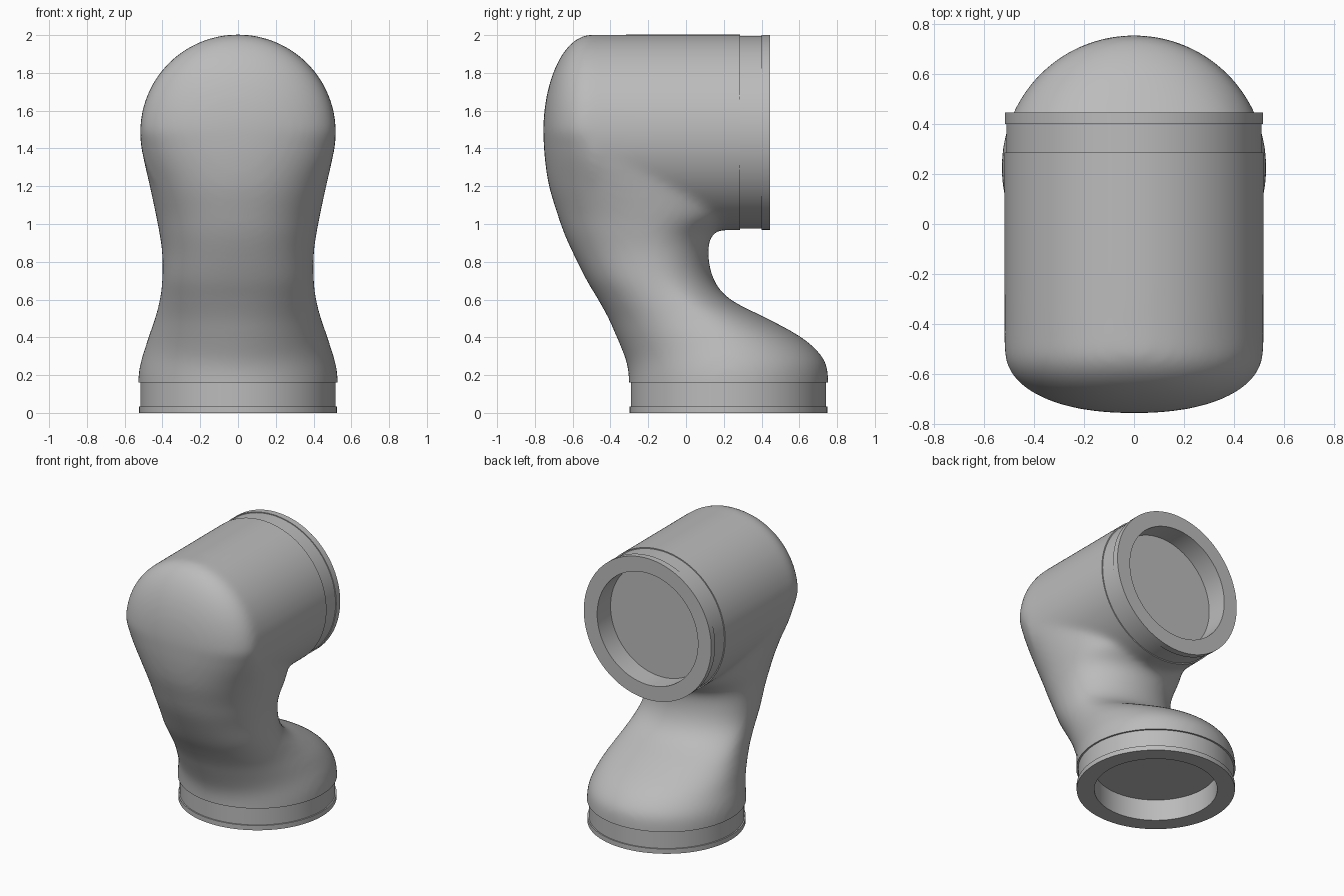
import bpy, bmesh, math
from mathutils import Matrix, Vector

cube = bpy.data.objects.get("Cube")
if cube:
    bpy.data.objects.remove(cube, do_unlink=True)

grey = bpy.data.materials.new("light grey")
grey.use_nodes = True
colour = (0.5, 0.5, 0.5, 1)
grey.diffuse_color = colour
grey.node_tree.nodes["Principled BSDF"].inputs["Base Color"].default_value = colour

BORE_Z, BORE_R = 1.485, 0.518   # axis height and radius of the upper barrel
DOME_Y, DOME_D = -0.5, 0.256    # where the front dome starts and its depth
BASE_Y = 0.225                  # axis of the base flange


def make_object(name, bm):
    bmesh.ops.recalc_face_normals(bm, faces=bm.faces)
    mesh = bpy.data.meshes.new(name)
    bm.to_mesh(mesh)
    bm.free()
    mesh.materials.append(grey)
    obj = bpy.data.objects.new(name, mesh)
    bpy.context.collection.objects.link(obj)
    return obj


def smooth(obj):
    bpy.ops.object.select_all(action='DESELECT')
    obj.select_set(True)
    bpy.context.view_layer.objects.active = obj
    bpy.ops.object.shade_smooth_by_angle(angle=math.radians(35))


# Sections of the leg: height, front y, back y, y of the widest point, half width
KEYS = [
    (-.1, -.303, .753, .225, .528),
    (.19, -.303, .753, .225, .528),
    (.27, -.315, .738, .22, .515),
    (.35, -.345, .675, .19, .49),
    (.42, -.375, .58, .14, .468),
    (.5, -.41, .43, .06, .44),
    (.6, -.465, .235, -.05, .415),
    (.7, -.525, .15, -.15, .402),
    (.85, -.6, .118, -.2, .402),
    (.95, -.645, .145, -.22, .416),
    (1.05, -.68, .27, -.24, .435),
    (1.2, -.725, .3, -.32, .467),
    (1.35, -.748, .3, -.42, .501),
    (BORE_Z, DOME_Y - DOME_D, .25, DOME_Y, BORE_R),
]


def slope(i, c):
    a, b = KEYS[max(i - 1, 0)], KEYS[min(i + 1, len(KEYS) - 1)]
    return (b[c] - a[c]) / (b[0] - a[0])


def section(z):
    """Front, back, middle and half width at a height."""
    if z >= BORE_Z:
        k = math.sqrt(max(0, 1 - ((z - BORE_Z) / BORE_R) ** 2))
        return DOME_Y - DOME_D * k, DOME_Y + k * .75, DOME_Y, BORE_R * k
    i = max(n for n, key in enumerate(KEYS) if key[0] <= z)
    a, b = KEYS[i], KEYS[i + 1]
    h = b[0] - a[0]
    t = (z - a[0]) / h
    s = t * t * (3 - 2 * t)
    return [a[c] + (b[c] - a[c]) * s
            + h * t * (1 - t) * ((1 - t) * slope(i, c) - t * slope(i + 1, c))
            for c in range(1, 5)]


def add_loft(bm, count=90, sides=96):
    """Leg and dome as a stack of ellipses, squarer at the front higher up."""
    rings = []
    z0, z1 = KEYS[0][0], BORE_Z + BORE_R
    for n in range(count):
        z = z0 + (z1 - z0) * math.sin(math.pi / 2 * (n + .02) / count)
        front, back, mid, width = section(z)
        square = 1 - .1 * min(max((z - .3) / .3, 0), 1)
        ring = []
        for k in range(sides):
            a = 2 * math.pi * k / sides
            c, s = math.cos(a), math.sin(a)
            reach, power = (back - mid, 1) if s > 0 else (mid - front, square)
            x = math.copysign(abs(c) ** power, c)
            y = math.copysign(abs(s) ** power, s)
            ring.append(bm.verts.new((width * x, mid + reach * y, z)))
        rings.append(ring)
    for low, high in zip(rings, rings[1:]):
        for k in range(sides):
            j = (k + 1) % sides
            bm.faces.new((low[k], low[j], high[j], high[k]))
    bm.faces.new(rings[0][::-1])
    bm.faces.new(rings[-1])


# Blended body: leg and barrel fused together, softened, then cut flat at both ends
bm = bmesh.new()
add_loft(bm)
length = 1.05
bmesh.ops.create_cone(
    bm, cap_ends=True, segments=96, radius1=BORE_R, radius2=BORE_R, depth=length,
    matrix=Matrix.Translation((0, DOME_Y + length / 2, BORE_Z)) @ Matrix.Rotation(math.pi / 2, 4, 'X'))
body = make_object("body", bm)
fuse = body.modifiers.new("fuse", 'REMESH')
fuse.mode = 'VOXEL'
fuse.voxel_size = 0.018
soften = body.modifiers.new("soften", 'SMOOTH')
soften.factor = 0.5
soften.iterations = 20

graph = bpy.context.evaluated_depsgraph_get()
bm = bmesh.new()
bm.from_mesh(bpy.data.meshes.new_from_object(body.evaluated_get(graph)))
body.modifiers.clear()


def cut_end(point, normal, lowest):
    """Cut the part of the body above a height flat along a plane."""
    faces = [f for f in bm.faces if f.calc_center_median().z > lowest]
    edges = {e for f in faces for e in f.edges}
    verts = {v for f in faces for v in f.verts}
    cut = bmesh.ops.bisect_plane(bm, geom=[*verts, *edges, *faces], plane_co=Vector(point),
                                 plane_no=Vector(normal), clear_outer=True)
    rim = [e for e in cut["geom_cut"] if isinstance(e, bmesh.types.BMEdge)]
    bmesh.ops.holes_fill(bm, edges=rim, sides=0)


cut_end((0, 0, .16), (0, 0, -1), -1)
cut_end((0, .285, 0), (0, 1, 0), .85)
bm.to_mesh(body.data)
bm.free()
smooth(body)


def collar(name, rim, neck, lip, location, tilt):
    """Recessed flange ring, turned around its axis."""
    bore, floor, end = .408, .155, .17
    profile = [(0, floor), (bore, floor), (bore, 0), (rim, 0), (rim, lip), (neck, lip), (neck, end)]
    bm = bmesh.new()
    verts = [bm.verts.new((r, 0, h)) for r, h in profile]
    edges = [bm.edges.new(pair) for pair in zip(verts, verts[1:])]
    bmesh.ops.spin(bm, geom=verts + edges, cent=(0, 0, 0), axis=(0, 0, 1),
                   angle=2 * math.pi, steps=96)
    bmesh.ops.remove_doubles(bm, verts=bm.verts, dist=1e-4)
    obj = make_object(name, bm)
    obj.data.transform(Matrix.Translation(location) @ Matrix.Rotation(tilt, 4, 'X'))
    smooth(obj)


# Flange rings on the base and on the upper barrel
collar("base_collar", .525, .516, .035, (0, BASE_Y, 0), 0)
collar("upper_collar", .516, .51, .045, (0, .445, BORE_Z), math.pi / 2)
